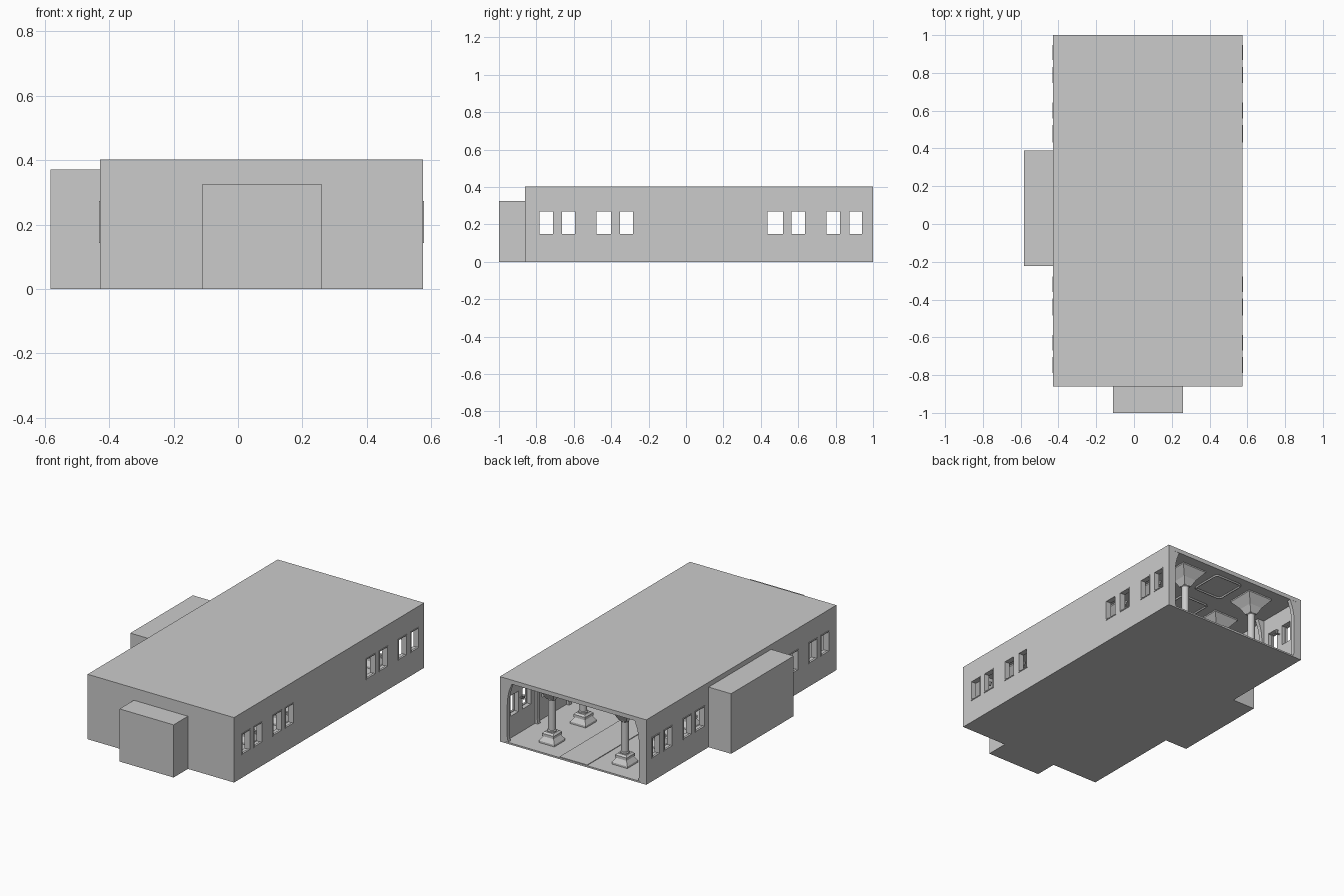
import bpy, bmesh, math
from mathutils import Matrix, Vector

if "Cube" in bpy.data.objects:
    bpy.data.objects.remove(bpy.data.objects["Cube"])

X0, X1, Y0, Y1, H = -0.428, 0.575, -0.86, 1.0, 0.402   # hall extents
CX = (X0 + X1) / 2
WALL, FLOOR, CEIL = 0.036, 0.01, 0.376
BAYS = [0.849 - 0.307 * i for i in range(6)]           # bay centres along the hall
RIBS = [0.987] + [0.695 - 0.307 * i for i in range(5)] # piers between the bays
WINDOWS = [(-0.782, -0.71), (-0.664, -0.593), (-0.479, -0.4), (-0.354, -0.283),
           (0.437, 0.518), (0.564, 0.637), (0.752, 0.824), (0.874, 0.942)]
WZ = (0.149, 0.268)


def add_box(bm, x0, x1, y0, y1, z0, z1):
    m = Matrix.Translation(((x0 + x1) / 2, (y0 + y1) / 2, (z0 + z1) / 2))
    bmesh.ops.create_cube(bm, size=1, matrix=m @ Matrix.Diagonal((x1 - x0, y1 - y0, z1 - z0, 1)))


def make(name, bm):
    bmesh.ops.recalc_face_normals(bm, faces=bm.faces)
    me = bpy.data.meshes.new(name)
    bm.to_mesh(me)
    bm.free()
    ob = bpy.data.objects.new(name, me)
    bpy.context.collection.objects.link(ob)
    return ob


def boxes(name, *dims):
    bm = bmesh.new()
    for d in dims:
        add_box(bm, *d)
    return make(name, bm)


def cut(ob, *dims):
    bpy.context.view_layer.objects.active = ob
    for d in dims:
        c = boxes("cutter", d)
        c.hide_render = True
        mod = ob.modifiers.new("cut", 'BOOLEAN')
        mod.operation, mod.solver, mod.object = 'DIFFERENCE', 'EXACT', c
        bpy.ops.object.modifier_apply(modifier=mod.name)
        bpy.data.objects.remove(c)


def add_lathe(bm, x, y, profile, n, turn=0.0):
    # stack of n-sided rings, (radius, z) pairs
    rings = [[bm.verts.new((x + r * math.cos(turn + math.tau * i / n),
                            y + r * math.sin(turn + math.tau * i / n), z)) for i in range(n)]
             for r, z in profile]
    for a, b in zip(rings, rings[1:]):
        for i in range(n):
            bm.faces.new((a[i], a[(i + 1) % n], b[(i + 1) % n], b[i]))
    bm.faces.new(rings[0])
    bm.faces.new(rings[-1])


# Hall shell: open at the back, with window holes through both long walls
hall = boxes("hall_shell", (X0, X1, Y0, Y1, 0, H))
cut(hall, (X0 + WALL, X1 - WALL, Y0 + WALL, Y1 + 0.1, FLOOR, CEIL),
    *[(X0 - 0.1, X1 + 0.1, a - 0.004, b + 0.004, WZ[0] - 0.004, WZ[1] + 0.004) for a, b in WINDOWS],
    (-0.08, 0.23, Y0 - 0.1, Y0 + 0.1, FLOOR, 0.295),
    (X0 - 0.1, X0 + 0.1, -0.19, 0.36, FLOOR, 0.342))

# Front and side alcoves opening into the hall
front = boxes("front_alcove", (-0.111, 0.259, -1.0, Y0, 0, 0.326))
cut(front, (-0.08, 0.23, -0.97, Y0 + 0.1, FLOOR, 0.295))
side = boxes("side_alcove", (-0.582, X0, -0.222, 0.39, 0, 0.372))
cut(side, (-0.552, X0 + 0.1, -0.19, 0.36, FLOOR, 0.342))

# Window frames on both walls
bm = bmesh.new()
t = 0.006
for xa, xb in ((X0 - 0.004, X0 + 0.01), (X1 - 0.01, X1 + 0.003)):
    for a, b in WINDOWS:
        z0, z1 = WZ
        add_box(bm, xa, xb, a - t, a, z0 - t, z1 + t)
        add_box(bm, xa, xb, b, b + t, z0 - t, z1 + t)
        add_box(bm, xa, xb, a, b, z0 - t, z0)
        add_box(bm, xa, xb, a, b, z1, z1 + t)
make("window_frames", bm)

# Columns: stepped square pedestal, round shaft, square flared capital
base, shaft, cap = bmesh.new(), bmesh.new(), bmesh.new()
q, s2 = math.pi / 4, math.sqrt(2)
base_prof = [(0.053, FLOOR), (0.053, 0.022), (0.036, 0.047), (0.036, 0.05),
             (0.04, 0.05), (0.04, 0.066), (0.03, 0.076)]
cap_prof = [(0.024, 0.278), (0.03, 0.29), (0.044, 0.318), (0.085, CEIL - 0.008), (0.085, CEIL)]
for y in BAYS:
    for x in (CX - 0.25, CX + 0.25):
        add_lathe(base, x, y, [(r * s2, z) for r, z in base_prof], 4, q)
        add_lathe(shaft, x, y, [(0.027, 0.076), (0.027, 0.083), (0.022, 0.088), (0.022, 0.272),
                                (0.026, 0.276), (0.026, 0.282)], 16)
        add_lathe(cap, x, y, [(r * s2, z) for r, z in cap_prof], 4, q)
make("column_pedestals", base)
shafts = make("column_shafts", shaft)
make("column_capitals", cap)
bpy.ops.object.select_all(action='DESELECT')
shafts.select_set(True)
bpy.context.view_layer.objects.active = shafts
bpy.ops.object.shade_smooth_by_angle(angle=math.radians(35))

# Wall piers curving out to the ceiling
rib_prof = [(0, FLOOR), (0.02, FLOOR), (0.014, 0.04), (0.014, 0.24), (0.018, 0.29),
            (0.027, 0.33), (0.045, CEIL), (0, CEIL)]
bm = bmesh.new()
for side_sign, wx in ((1, X0 + WALL), (-1, X1 - WALL)):
    for y in RIBS:
        if side_sign == 1 and -0.19 < y < 0.36:
            continue
        w = 0.012
        f = bm.faces.new([bm.verts.new((wx + side_sign * d, y - w, z)) for d, z in rib_prof])
        ext = bmesh.ops.extrude_face_region(bm, geom=[f])
        bmesh.ops.translate(bm, vec=(0, 2 * w, 0),
                            verts=[v for v in ext["geom"] if isinstance(v, bmesh.types.BMVert)])
        bm.faces.new([v for v in f.verts]) if not f.is_valid else None
make("wall_piers", bm)

# Aisle strip down the middle of the floor
boxes("aisle_strip", (CX - 0.095, CX + 0.095, Y0 + WALL, Y1 - 0.002, FLOOR - 0.002, FLOOR + 0.004))

# Rounded ceiling frames between the columns
for i, y in enumerate(BAYS):
    cu = bpy.data.curves.new("ceiling_frame", 'CURVE')
    cu.dimensions, cu.bevel_depth, cu.bevel_resolution = '3D', 0.006, 1
    pts = [(CX + sx * 0.075 + 0.02 * math.cos(a), y + sy * 0.08 + 0.02 * math.sin(a))
           for k, (sx, sy) in enumerate(((1, 1), (-1, 1), (-1, -1), (1, -1)))
           for a in (math.pi / 2 * (k + j / 3) for j in range(4))]
    sp = cu.splines.new('POLY')
    sp.points.add(len(pts) - 1)
    for p, (px, py) in zip(sp.points, pts):
        p.co = (px, py, CEIL - 0.005, 1)
    sp.use_cyclic_u = True
    ob = bpy.data.objects.new(f"ceiling_frame_{i + 1}", cu)
    bpy.context.collection.objects.link(ob)

# Small wall lamps between each pair of windows
bm = bmesh.new()
for sg, wx in ((1, X0 + WALL), (-1, X1 - WALL)):
    for y in (BAYS[0], BAYS[1], BAYS[4], BAYS[5]):
        xs = sorted((wx, wx + sg * 0.022))
        add_box(bm, *xs, y - 0.003, y + 0.003, 0.222, 0.228)
        add_lathe(bm, wx + sg * 0.022, y, [(0.004, 0.22), (0.011, 0.245)], 8)
make("wall_lamps", bm)
